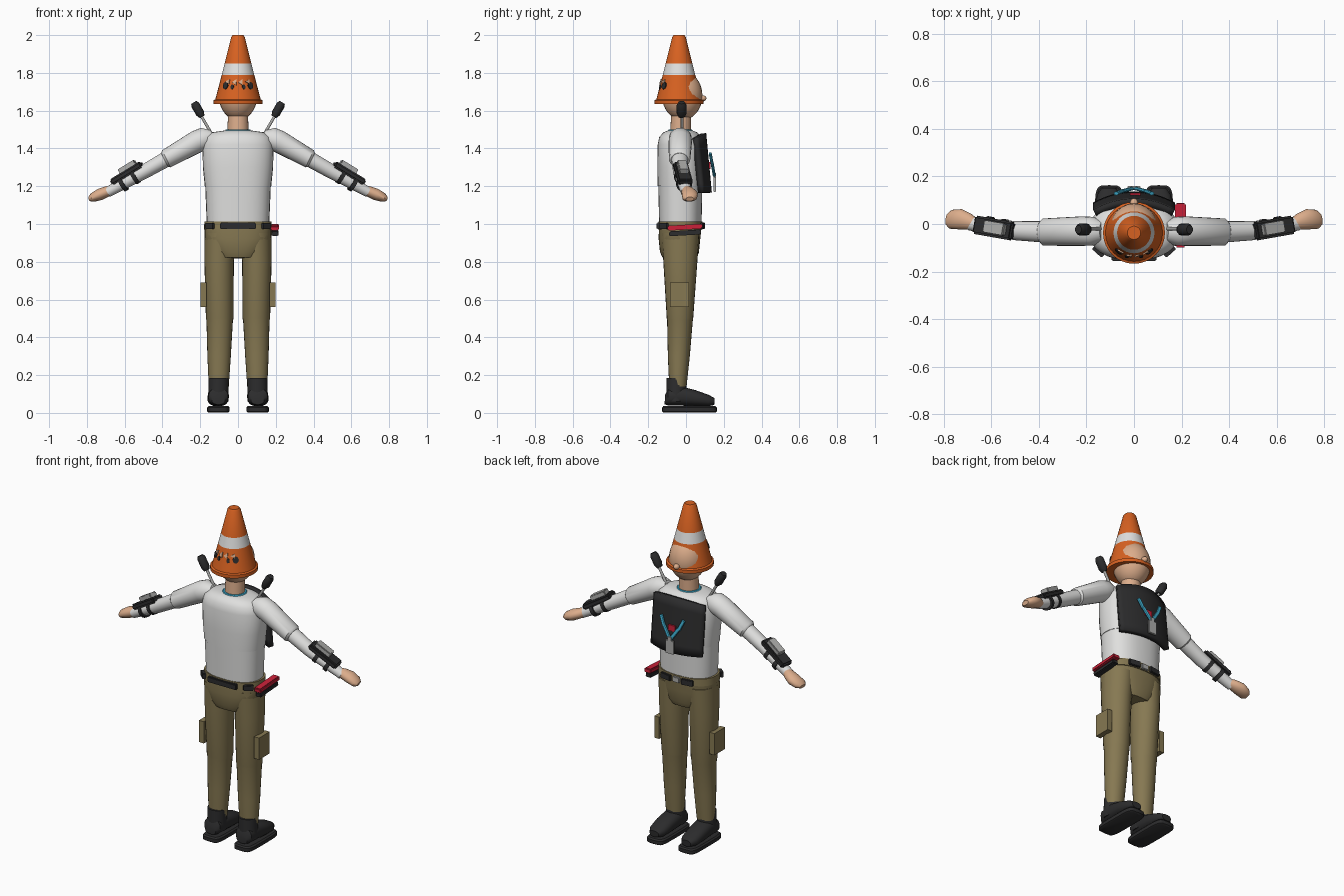
import bpy, bmesh, math
from mathutils import Vector, Matrix

if "Cube" in bpy.data.objects:
    bpy.data.objects.remove(bpy.data.objects["Cube"])


def mat(name, r, g, b):
    m = bpy.data.materials.new(name)
    m.diffuse_color = (r, g, b, 1)
    m.use_nodes = True
    m.node_tree.nodes["Principled BSDF"].inputs["Base Color"].default_value = m.diffuse_color
    return m


ORANGE = mat("cone_orange", 0.68, 0.12, 0.015)
WHITE = mat("shirt_white", 0.74, 0.74, 0.73)
KHAKI = mat("khaki", 0.24, 0.19, 0.085)
SKIN = mat("skin", 0.72, 0.42, 0.26)
BLACK = mat("black", 0.025, 0.025, 0.026)
RED = mat("red", 0.6, 0.015, 0.04)
CYAN = mat("cyan", 0.05, 0.42, 0.62)
GREY = mat("grey", 0.42, 0.42, 0.41)


def finish(name, bm, *mats, smooth=True, angle=40):
    bmesh.ops.recalc_face_normals(bm, faces=bm.faces)
    me = bpy.data.meshes.new(name)
    bm.to_mesh(me)
    bm.free()
    for m in mats:
        me.materials.append(m)
    ob = bpy.data.objects.new(name, me)
    bpy.context.collection.objects.link(ob)
    if smooth:
        bpy.ops.object.select_all(action='DESELECT')
        ob.select_set(True)
        bpy.context.view_layer.objects.active = ob
        bpy.ops.object.shade_smooth_by_angle(angle=math.radians(angle))
    return ob


def loft(name, rings, m, n=24, power=2.0, angle=40):
    """Rings of (centre, radius a, radius b) stacked along the first-to-last axis."""
    t = (Vector(rings[-1][0]) - Vector(rings[0][0])).normalized()
    ref = Vector((1, 0, 0)) if abs(t.y) > 0.8 else Vector((0, 1, 0))
    u = (ref - t * ref.dot(t)).normalized()
    v = t.cross(u)
    bm = bmesh.new()
    loops = []
    for c, a, b in rings:
        loop = []
        for i in range(n):
            w = 2 * math.pi * i / n
            cu, cv = math.cos(w), math.sin(w)
            pu = math.copysign(abs(cu) ** (2 / power), cu)
            pv = math.copysign(abs(cv) ** (2 / power), cv)
            loop.append(bm.verts.new(Vector(c) + u * a * pu + v * b * pv))
        loops.append(loop)
    for p, q in zip(loops, loops[1:]):
        for i in range(n):
            bm.faces.new((p[i], p[(i + 1) % n], q[(i + 1) % n], q[i]))
    bm.faces.new(loops[0])
    bm.faces.new(loops[-1])
    return finish(name, bm, m, angle=angle)


def box(name, c, size, m, rot=None, bevel=0.0):
    bm = bmesh.new()
    bmesh.ops.create_cube(bm, size=1)
    bmesh.ops.scale(bm, vec=size, verts=bm.verts)
    if bevel:
        bmesh.ops.bevel(bm, geom=bm.edges[:], offset=bevel, segments=2, affect='EDGES')
    M = Matrix.Translation(c) @ (rot.to_4x4() if rot else Matrix())
    bmesh.ops.transform(bm, matrix=M, verts=bm.verts)
    return finish(name, bm, m, smooth=False)


def ball(name, c, size, m):
    bm = bmesh.new()
    bmesh.ops.create_uvsphere(bm, u_segments=24, v_segments=16, radius=1)
    bmesh.ops.transform(bm, matrix=Matrix.Translation(c) @ Matrix.Diagonal((*size, 1)), verts=bm.verts)
    return finish(name, bm, m, angle=60)


def column(name, rows, m, **kw):
    """Vertical loft from rows of (z, x, y, half width x, half depth y)."""
    return loft(name, [((x, y, z), hy, hx) for z, x, y, hx, hy in rows], m, **kw)


# Traffic cone hat with a white band
CY = -0.037
cone = column("cone_hat", [(1.635, 0, CY, .13, .13), (1.655, 0, CY, .13, .13), (1.66, 0, CY, .12, .12),
              (1.79, 0, CY, .086, .086), (1.85, 0, CY, .071, .071), (1.99, 0, CY, .036, .036),
              (2.0, 0, CY, .028, .028)], ORANGE, n=32)
cone.data.materials.append(WHITE)
for f in cone.data.polygons:
    f.material_index = int(1.79 < f.center.z < 1.85)

# Head, nose and neck
ball("head", (0, -.02, 1.68), (.102, .107, .13), SKIN)
ball("nose", (0, .088, 1.665), (.017, .02, .016), SKIN)
column("neck", [(1.45, 0, -.03, .058, .056), (1.6, 0, -.025, .052, .052)], SKIN)

# Painted marks on the rear of the hat
def hat_plate(name, x, z, w, h, m, n):
    r = .12 - (z - 1.66) * .26
    a = math.asin(x / r)
    rot = Matrix.Rotation(a, 3, 'Z') @ Matrix.Rotation(math.radians(-14.5), 3, 'X')
    bm = bmesh.new()
    bmesh.ops.create_cone(bm, segments=n, radius1=1, radius2=1, depth=1, cap_ends=True)
    M = (Matrix.Translation((x, CY - r * math.cos(a), z)) @ rot.to_4x4()
         @ Matrix.Rotation(math.pi / 2, 4, 'X') @ Matrix.Diagonal((w, h, .009, 1))
         @ Matrix.Rotation(math.pi / 2 if n == 3 else 0, 4, 'Z'))
    bmesh.ops.transform(bm, matrix=M, verts=bm.verts)
    finish(name, bm, m, smooth=False)


for s in (-1, 1):
    hat_plate("hat_dark_mark", s * .065, 1.732, .017, .02, BLACK, 8)
    hat_plate("hat_dark_mark_small", s * .03, 1.725, .009, .014, BLACK, 6)
    hat_plate("hat_skin_mark", s * .052, 1.753, .017, .014, SKIN, 3)
    hat_plate("hat_skin_mark_inner", s * .016, 1.75, .015, .02, SKIN, 3)

# Shirt: chest over waist
column("shirt_chest", [(1.2, 0, -.03, .176, .12), (1.3, 0, -.03, .186, .122), (1.42, 0, -.03, .188, .12),
       (1.46, 0, -.03, .175, .112), (1.485, 0, -.03, .14, .09), (1.495, 0, -.03, .07, .065)],
       WHITE, n=32, power=2.4)
column("shirt_waist", [(.99, 0, -.03, .165, .112), (1.21, 0, -.03, .174, .117)], WHITE, n=32, power=2.4)
column("collar_cord", [(1.488, 0, -.03, .074, .069), (1.5, 0, -.03, .064, .062)], CYAN)

# Trousers and waistband
column("hips", [(.82, 0, -.035, .11, .09), (.85, 0, -.035, .135, .103), (.92, 0, -.035, .178, .11),
       (.99, 0, -.03, .176, .113)], KHAKI, n=32, power=2.4)
column("waistband", [(.972, 0, -.03, .18, .117), (1.014, 0, -.03, .178, .116)], KHAKI, n=32, power=2.4)

for s in (-1, 1):
    column("trouser_leg", [(.14, s * .102, -.043, .053, .046), (.3, s * .1, -.038, .062, .058),
           (.49, s * .097, -.032, .07, .068), (.5, s * .097, -.032, .073, .07),
           (.8, s * .1, -.03, .078, .09), (.95, s * .094, -.03, .084, .1)], KHAKI)
    box("thigh_pocket", (s * .183, -.035, .625), (.032, .1, .13), KHAKI)

    # Boots and soles
    column("boot_shaft", [(.06, s * .104, -.05, .055, .055), (.185, s * .102, -.05, .053, .053)], BLACK)
    loft("boot_foot", [((s * .104, -.112, .07), .035, .025), ((s * .104, -.095, .085), .052, .045),
         ((s * .104, -.02, .088), .056, .05), ((s * .106, .05, .078), .056, .042),
         ((s * .106, .12, .065), .05, .03), ((s * .106, .15, .06), .03, .018)], BLACK, power=2.4)
    column("boot_sole", [(.002, s * .104, .018, .052, .138), (.008, s * .104, .018, .06, .145),
           (.028, s * .104, .018, .06, .145), (.036, s * .104, .018, .052, .138)], BLACK, power=5)

    # Arms and hands
    loft("upper_sleeve", [((s * .13, -.03, 1.465), .04, .035), ((s * .17, -.03, 1.455), .06, .06),
         ((s * .22, -.03, 1.435), .062, .06), ((s * .38, -.034, 1.345), .057, .05),
         ((s * .39, -.034, 1.34), .045, .04)], WHITE)
    loft("forearm", [((s * .35, -.034, 1.36), .046, .042), ((s * .5, -.028, 1.275), .04, .038),
         ((s * .69, .002, 1.168), .029, .027)], WHITE)
    loft("hand", [((s * .665, .0, 1.182), .024, .024), ((s * .69, .01, 1.173), .034, .028),
         ((s * .73, .02, 1.157), .043, .031), ((s * .77, .02, 1.14), .04, .024),
         ((s * .787, .02, 1.132), .022, .012)], SKIN)

    # Wrist device
    rot = Matrix.Rotation(s * math.radians(10), 3, 'Z') @ Matrix.Rotation(s * math.radians(31), 3, 'Y')
    box("wrist_plate", (s * .588, -.017, 1.268), (.19, .078, .034), BLACK, rot, .008)
    box("wrist_screen", (s * .583, -.017, 1.299), (.1, .05, .035), GREY, rot, .004)
    for k in (-.035, .04):
        c = Vector((s * .575, -.016, 1.232)) + rot @ Vector((s * k, 0, 0))
        d = rot @ Vector((s * .011, 0, 0))
        loft("wrist_strap", [(c - d, .042, .04), (c + d, .042, .04)], BLACK)

    # Shoulder sticks with dark heads
    loft("stick_rod", [((s * .13, -.02, 1.46), .008, .008), ((s * .205, -.02, 1.59), .008, .008)], GREY, n=10)
    loft("stick_head", [((s * .19, -.023, 1.568), .018, .014), ((s * .2, -.023, 1.585), .026, .023),
         ((s * .226, -.023, 1.63), .026, .023), ((s * .234, -.023, 1.644), .018, .016)], BLACK, n=12)

    # Belt pouches
    rot = Matrix.Rotation(s * math.radians(42), 3, 'Z')
    box("side_pouch", (s * .15, -.116, .99), (.055, .02, .032), BLACK, rot, .003)
    box("front_pouch", (s * .07, .089, .99), (.07, .016, .035), BLACK,
        Matrix.Rotation(s * math.radians(-9), 3, 'Z'), .003)

box("rear_pouch", (0, -.145, .99), (.19, .02, .034), BLACK, None, .004)
box("buckle", (0, .09, .99), (.045, .016, .032), GREY, None, .003)

# Hip tool
box("tool_red_grip", (.195, -.005, .983), (.045, .185, .026), RED, Matrix.Rotation(.06, 3, 'X'), .005)
box("tool_holder", (.196, -.005, .953), (.036, .17, .026), BLACK, Matrix.Rotation(.06, 3, 'X'), .005)

# Curved chest panel
bm = bmesh.new()
NX, NZ = 16, 6
grid = []
for j in range(NZ + 1):
    k = j / NZ
    row = []
    for i in range(NX + 1):
        q = 2 * i / NX - 1
        row.append(bm.verts.new((.165 * q, .122 - .03 * k - .045 * q * q,
                                 1.165 + .315 * k - .025 * k * q * q)))
    grid.append(row)
for a, b in zip(grid, grid[1:]):
    for i in range(NX):
        bm.faces.new((a[i], a[i + 1], b[i + 1], b[i]))
panel = finish("chest_panel", bm, BLACK)
sol = panel.modifiers.new("thickness", 'SOLIDIFY')
sol.thickness = .03
sol.offset = 0

# Lanyard, clip and badge
for s in (-1, 1):
    loft("lanyard_upper", [((s * .075, .128, 1.375), .008, .011), ((s * .05, .138, 1.32), .008, .011)], CYAN, n=8)
    loft("lanyard_lower", [((s * .05, .138, 1.325), .008, .011), ((s * .003, .15, 1.255), .008, .011)], CYAN, n=8)
box("red_patch", (.005, .124, 1.31), (.045, .014, .035), RED)
box("badge_clip", (0, .153, 1.255), (.024, .014, .03), GREY)
box("badge", (0, .153, 1.21), (.055, .014, .08), GREY, None, .003)
